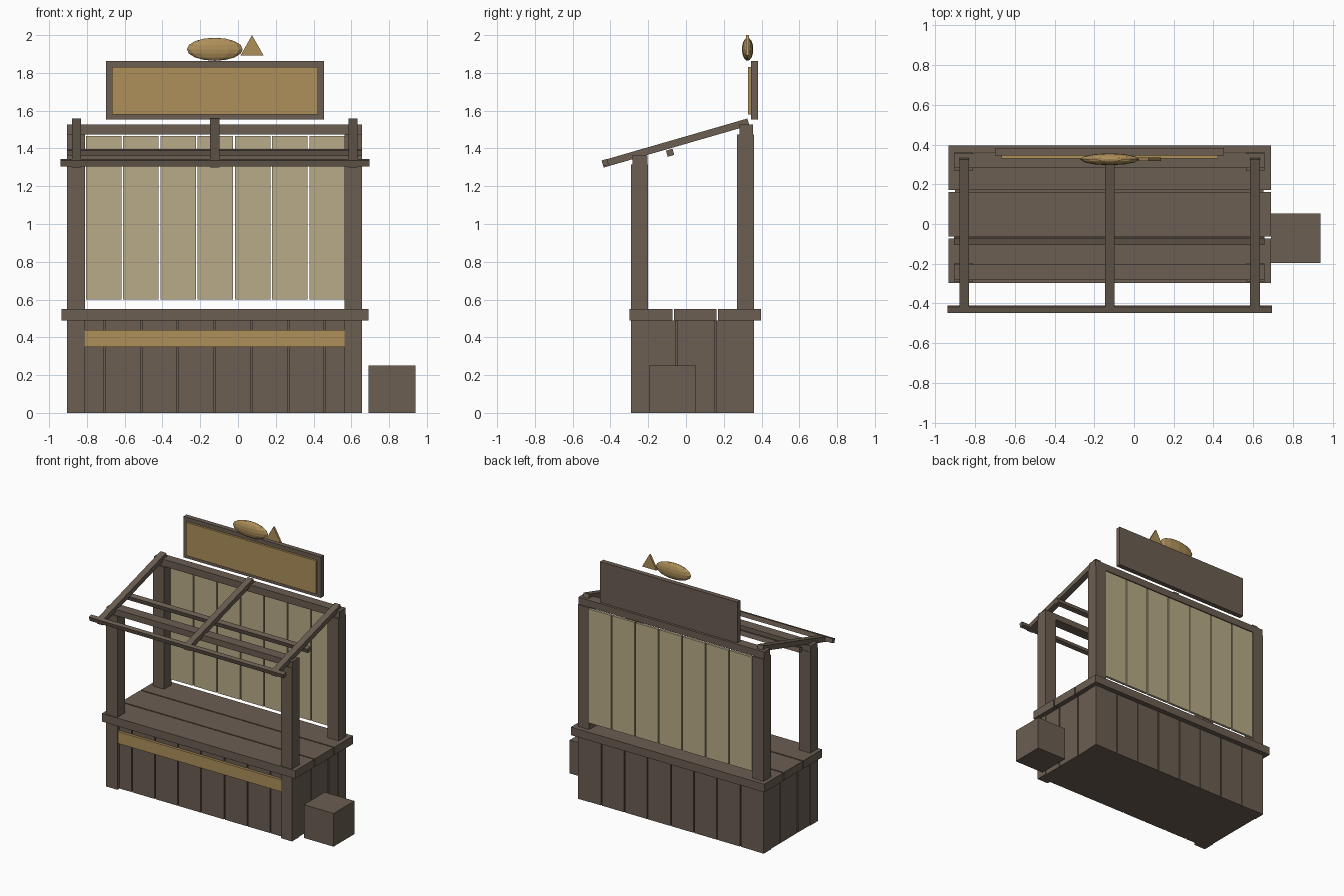
import bpy, bmesh, math
from mathutils import Vector

if "Cube" in bpy.data.objects:
    bpy.data.objects.remove(bpy.data.objects["Cube"])


def material(name, rgb):
    m = bpy.data.materials.new(name)
    m.use_nodes = True
    m.diffuse_color = (*rgb, 1)
    m.node_tree.nodes["Principled BSDF"].inputs["Base Color"].default_value = (*rgb, 1)
    return m


BROWN = material("weathered brown wood", (0.147, 0.112, 0.084))
GOLD = material("golden wood", (0.423, 0.275, 0.102))
PALE = material("pale planks", (0.479, 0.407, 0.246))


def finish(name, bm, mat):
    bmesh.ops.recalc_face_normals(bm, faces=bm.faces[:])
    mesh = bpy.data.meshes.new(name)
    bm.to_mesh(mesh)
    bm.free()
    mesh.materials.append(mat)
    obj = bpy.data.objects.new(name, mesh)
    bpy.context.collection.objects.link(obj)
    return obj


def box(name, x, y, z, mat=BROWN, tilt=0):
    """Box from (min, max) ranges, optionally pitched about x."""
    bm = bmesh.new()
    bmesh.ops.create_cube(bm, size=1)
    bmesh.ops.scale(bm, verts=bm.verts, vec=[r[1] - r[0] for r in (x, y, z)])
    obj = finish(name, bm, mat)
    obj.location = [sum(r) / 2 for r in (x, y, z)]
    obj.rotation_euler.x = tilt
    return obj


def planks(name, axis, count, gap, x, y, z, mat=BROWN):
    """Row of equal boards split along one axis."""
    ranges = [x, y, z]
    lo, hi = ranges[axis]
    width = (hi - lo + gap) / count
    for i in range(count):
        start = lo + i * width
        ranges[axis] = (start, start + width - gap)
        box(f"{name}_{i + 1}", *ranges, mat)


MID = -0.123          # centre line of the stall
LEFT, RIGHT = -0.905, 0.657

# Base: inner body clad with boards
box("base_core", (-0.89, 0.642), (-0.25, 0.345), (0, 0.488))
planks("front_board", 0, 8, 0.008, (-0.897, 0.65), (-0.265, -0.245), (0, 0.49))
planks("back_board", 0, 8, 0.008, (-0.897, 0.65), (0.335, 0.358), (0, 0.49))
for side, x in (("right", (-0.9, -0.88)), ("left", (0.632, 0.652))):
    planks(side + "_side_board", 1, 3, 0.009, x, (-0.253, 0.356), (0, 0.49))
box("front_band", (-0.81, 0.565), (-0.285, -0.26), (0.35, 0.44), GOLD)

# Counter top
planks("counter_board", 1, 3, 0.009, (-0.935, 0.69), (-0.298, 0.396), (0.488, 0.549))

# Corner posts and the beams on top of them
for side, x in (("right", (LEFT, -0.81)), ("left", (0.563, RIGHT))):
    box(f"front_{side}_post", x, (-0.29, -0.2), (0, 1.316))
    box(f"back_{side}_post", x, (0.27, 0.36), (0, 1.475))
box("front_beam", (LEFT, RIGHT), (-0.283, -0.203), (1.316, 1.362))
box("back_beam", (LEFT, RIGHT), (0.282, 0.354), (1.475, 1.528))

# Back wall
planks("wall_board", 0, 7, 0.009, (-0.806, 0.566), (0.341, 0.36), (0.6, 1.466), PALE)

# Open roof frame
start, end = Vector((0, -0.441, 1.317)), Vector((0, 0.33, 1.54))
run = end - start
pitch = math.atan2(run.z, run.y)
centre = (start + end) / 2
half = run.length / 2
for i, x in enumerate((MID - 0.732, MID, MID + 0.732)):
    box(f"rafter_{i + 1}", (x - 0.024, x + 0.024), (centre.y - half, centre.y + half),
        (centre.z - 0.019, centre.z + 0.019), tilt=pitch)
box("eave_rail", (-0.94, 0.695), (-0.443, -0.413), (1.309, 1.341), tilt=pitch)
box("middle_rail", (LEFT, RIGHT), (-0.102, -0.066), (1.36, 1.394), tilt=pitch)

# Sign board
box("sign_back", (-0.699, 0.454), (0.345, 0.382), (1.552, 1.863))
box("sign_panel", (-0.668, 0.424), (0.329, 0.346), (1.58, 1.832), GOLD)

# Carved fish above the sign
bm = bmesh.new()
bmesh.ops.create_uvsphere(bm, u_segments=12, v_segments=8, radius=1)
bmesh.ops.scale(bm, verts=bm.verts, vec=(0.148, 0.03, 0.061))
finish("fish_body", bm, GOLD).location = (MID, 0.326, 1.925)

bm = bmesh.new()
tail = bm.faces.new([bm.verts.new(p) for p in
                     ((0.014, 0.318, 1.893), (0.135, 0.318, 1.893), (0.074, 0.318, 2.0))])
extruded = bmesh.ops.extrude_face_region(bm, geom=[tail])["geom"]
bmesh.ops.translate(bm, vec=(0, 0.016, 0),
                    verts=[g for g in extruded if isinstance(g, bmesh.types.BMVert)])
finish("fish_tail", bm, GOLD)

# Crate beside the stall
box("crate", (0.69, 0.94), (-0.196, 0.054), (0, 0.252))
